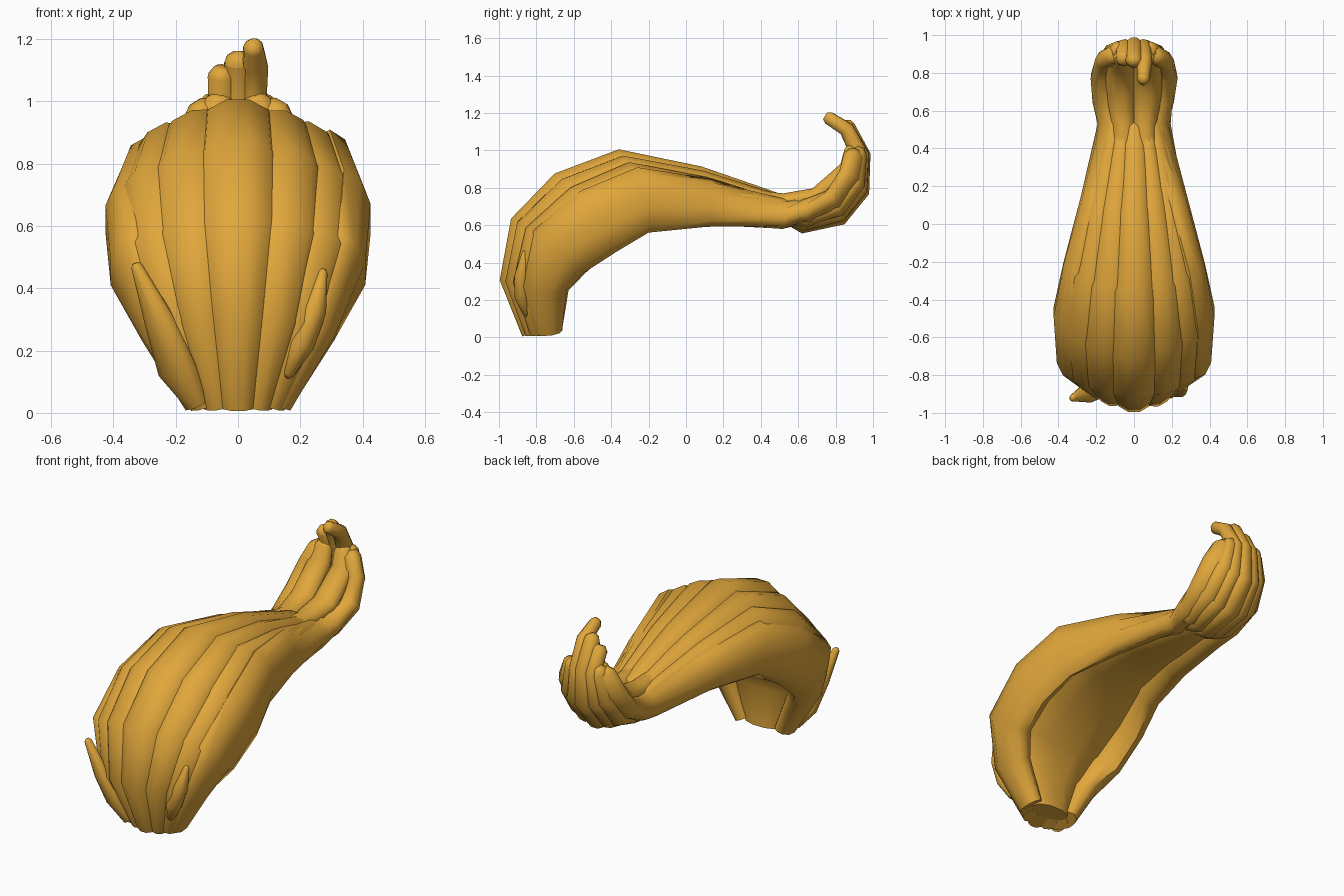
import bpy, bmesh, math, random
from mathutils import Vector

if "Cube" in bpy.data.objects:
    bpy.data.objects.remove(bpy.data.objects["Cube"])

random.seed(4)
SIDES = 10
mat = bpy.data.materials.new("golden_hair")
mat.diffuse_color = (0.75, 0.385, 0.044, 1)
mat.use_nodes = True
mat.node_tree.nodes["Principled BSDF"].inputs["Base Color"].default_value = mat.diffuse_color

# Stations along the lock: middle strand (y, z), side strand (y, z),
# half spread, half width, half thickness, tilt of the arch
STATIONS = [
    (-.83, .02, -.74, .03, .125, .060, .05, 1.0),
    (-.92, .31, -.76, .27, .24, .100, .08, 1.0),
    (-.86, .595, -.68, .46, .325, .130, .09, 1.0),
    (-.655, .805, -.47, .62, .34, .135, .09, 1.0),
    (-.355, .925, -.23, .735, .295, .125, .085, 1.0),
    (.065, .845, .12, .72, .21, .095, .075, 0.9),
    (.49, .705, .52, .66, .115, .064, .068, 0.5),
    (.63, .62, .65, .68, .13, .068, .068, 0.1),
    (.82, .655, .79, .735, .15, .068, .06, -0.25),
    (.93, .785, .88, .86, .135, .062, .055, -0.4),
    (.938, .975, .90, .97, .10, .050, .052, -0.4),
    (.865, 1.125, .83, 1.07, .115, .045, .042, -0.4),
    (.755, 1.19, .74, 1.14, .10, .036, .036, -0.3),
]


def station(t):
    i = min(int(t), len(STATIONS) - 2)
    f = t - i
    return [p + (q - p) * f for p, q in zip(STATIONS[i], STATIONS[i + 1])]


def make_tube(name, points, sizes, tilts, blunt_start=True):
    """Oval tube through points; sizes are (half width, half thickness)."""
    n = len(points)
    tangents = [(points[min(i + 1, n - 1)] - points[max(i - 1, 0)]).normalized() for i in range(n)]
    rings = list(zip(points, tangents, sizes, tilts))
    # rounded ends
    p, t, s, a = rings[-1]
    rings.append((p + t * s[1] * .6, t, (s[0] * .55, s[1] * .6), a))
    if not blunt_start:
        p, t, s, a = rings[0]
        rings.insert(0, (p - t * s[1] * .6, t, (s[0] * .55, s[1] * .6), a))
    bm = bmesh.new()
    loops = []
    for p, t, s, ang in rings:
        x = Vector((1, 0, 0))
        x = (x - t * x.dot(t)).normalized()
        up = x.cross(t).normalized()
        nrm = up * math.cos(ang) + x * math.sin(ang)
        wide = x * math.cos(ang) - up * math.sin(ang)
        loops.append([bm.verts.new(p + wide * s[0] * math.cos(k * math.tau / SIDES)
                                   + nrm * s[1] * math.sin(k * math.tau / SIDES))
                      for k in range(SIDES)])
    for l0, l1 in zip(loops, loops[1:]):
        for k in range(SIDES):
            j = (k + 1) % SIDES
            bm.faces.new((l0[k], l0[j], l1[j], l1[k]))
    bm.faces.new(loops[0])
    bm.faces.new(loops[-1])
    bmesh.ops.recalc_face_normals(bm, faces=bm.faces)
    mesh = bpy.data.meshes.new(name)
    bm.to_mesh(mesh)
    bm.free()
    mesh.materials.append(mat)
    ob = bpy.data.objects.new(name, mesh)
    bpy.context.collection.objects.link(ob)
    bpy.context.view_layer.objects.active = ob
    ob.select_set(True)
    bpy.ops.object.shade_smooth_by_angle(angle=math.radians(60))
    ob.select_set(False)


def make_strand(name, degrees, end, width, thick):
    phi = math.radians(degrees)
    stops = list(range(int(math.ceil(end)))) + [end]
    pts, sizes, tilts = [], [], []
    for t in stops:
        cy, cz, sy, sz, spread, a, b, tilt = station(t)
        c = math.cos(phi) - .1 * math.sin(2 * phi) ** 2
        pts.append(Vector((spread * math.sin(phi), sy + (cy - sy) * c, sz + (cz - sz) * c)))
        wob = random.uniform(.92, 1.08)
        sizes.append((a * width * wob, b * thick))
        tilts.append(phi * tilt)
    make_tube(name, pts, sizes, tilts)


# Main strands fanned over the arch: name, angle, end station, width, thickness
for row in [
    ("middle_strand", 0, 11.05, 1.02, 1.0),
    ("upper_strand_left", -29, 10.8, .9, .95),
    ("upper_strand_right", 29, 11.9, .88, .97),
    ("shoulder_strand_left", -56, 10.1, .95, 1.0),
    ("shoulder_strand_right", 56, 10.1, .95, .96),
    ("side_strand_left", -90, 10.0, 1.32, 1.0),
    ("side_strand_right", 90, 10.0, 1.32, 1.0),
]:
    make_strand(*row)

# Broad strand filling the hollow underneath
pts, sizes = [], []
for t in range(8):
    cy, cz, sy, sz, spread, a, b, tilt = station(t)
    k = -.15 if t < 6 else 0
    pts.append(Vector((0, sy + (cy - sy) * k, sz + (cz - sz) * k)))
    sizes.append((spread * .97, .06))
make_tube("underside_strand", pts, sizes, [0] * 8)

# Inner strands lining the curl
for side, name in ((-1, "left"), (1, "right")):
    path = ((.06, .30, .745), (.055, .52, .715), (.07, .70, .75), (.075, .865, .90), (.06, .885, 1.0))
    make_tube("inner_strand_" + name, [Vector((side * x, y, z)) for x, y, z in path],
              [(.06, .05), (.065, .058), (.08, .055), (.07, .05), (.05, .04)], [0] * 5)

# Short loose wisps near the root
make_tube("loose_wisp_left",
          [Vector(v) for v in ((-.13, -.82, .03), (-.195, -.86, .14), (-.25, -.90, .29), (-.325, -.92, .47))],
          [(.04, .035), (.075, .045), (.055, .04), (.018, .02)], [-.6] * 4)
make_tube("loose_wisp_right",
          [Vector(v) for v in ((.16, -.85, .13), (.205, -.88, .22), (.245, -.88, .33), (.27, -.86, .45))],
          [(.022, .025), (.042, .038), (.04, .038), (.016, .02)], [.6] * 4, blunt_start=False)
